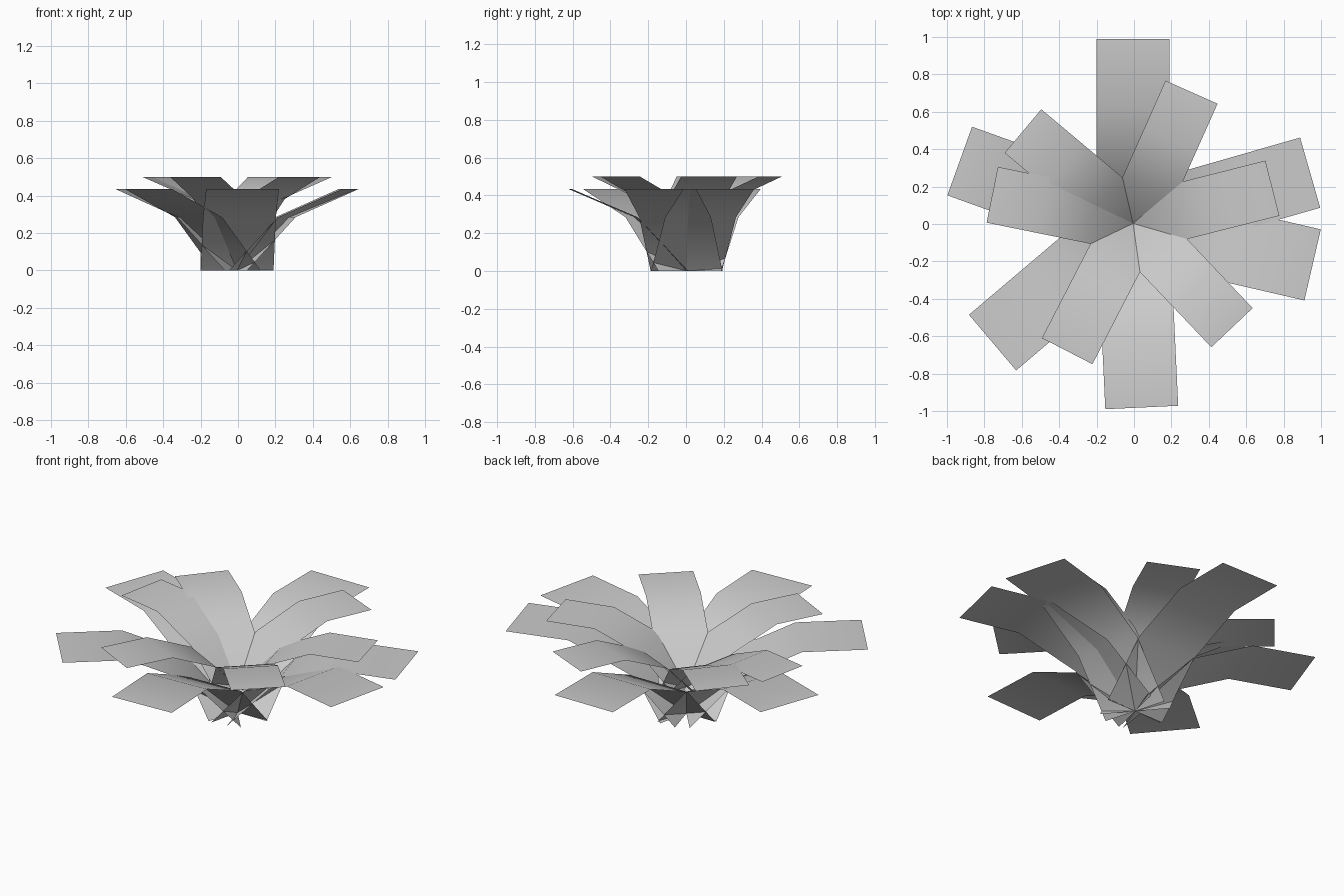
import bpy
import bmesh
from math import cos, sin, radians
from mathutils import Vector

cube = bpy.data.objects.get("Cube")
if cube:
    bpy.data.objects.remove(cube, do_unlink=True)

# One pale grey for every leaf
grey = bpy.data.materials.new("pale_grey")
grey.use_nodes = True
colour = (0.6, 0.6, 0.6, 1)
grey.diffuse_color = colour
grey.node_tree.nodes["Principled BSDF"].inputs["Base Color"].default_value = colour

# Leaf profile as (distance from the centre, height): rising, bending, then flat
PROFILE = [(0, 0), (0.27, 0.285), (0.62, 0.435), (0.985, 0.435)]
HALF_WIDTH = 0.195
CENTRE = Vector((-0.005, 0.003, 0))


def leaf(name, angle, scale, lift):
    """A bent strip growing outward from the centre."""
    a = radians(angle)
    out, side = Vector((cos(a), sin(a), 0)), Vector((-sin(a), cos(a), 0))
    bm = bmesh.new()
    rows = []
    for r, z in PROFILE:
        mid = CENTRE + out * r * scale + Vector((0, 0, z * scale + lift))
        rows.append([bm.verts.new(mid + side * s * HALF_WIDTH * scale) for s in (-1, 1)])
    for low, high in zip(rows, rows[1:]):
        face = bm.faces.new((low[0], high[0], high[1], low[1]))
        face.smooth = True
    mesh = bpy.data.meshes.new(name)
    bm.to_mesh(mesh)
    bm.free()
    mesh.materials.append(grey)
    bpy.context.collection.objects.link(bpy.data.objects.new(name, mesh))


# Lower ring of long leaves
for i, angle in enumerate((90, 16, -13, -87.3, -139.7, 160.2)):
    leaf(f"outer_leaf_{i + 1}", angle, 1, 0)

# Upper ring of shorter leaves
for i, angle in enumerate((66, 14.2, -46.5, -117.3, 168.5, 140)):
    leaf(f"inner_leaf_{i + 1}", angle, 0.78, 0.16)
